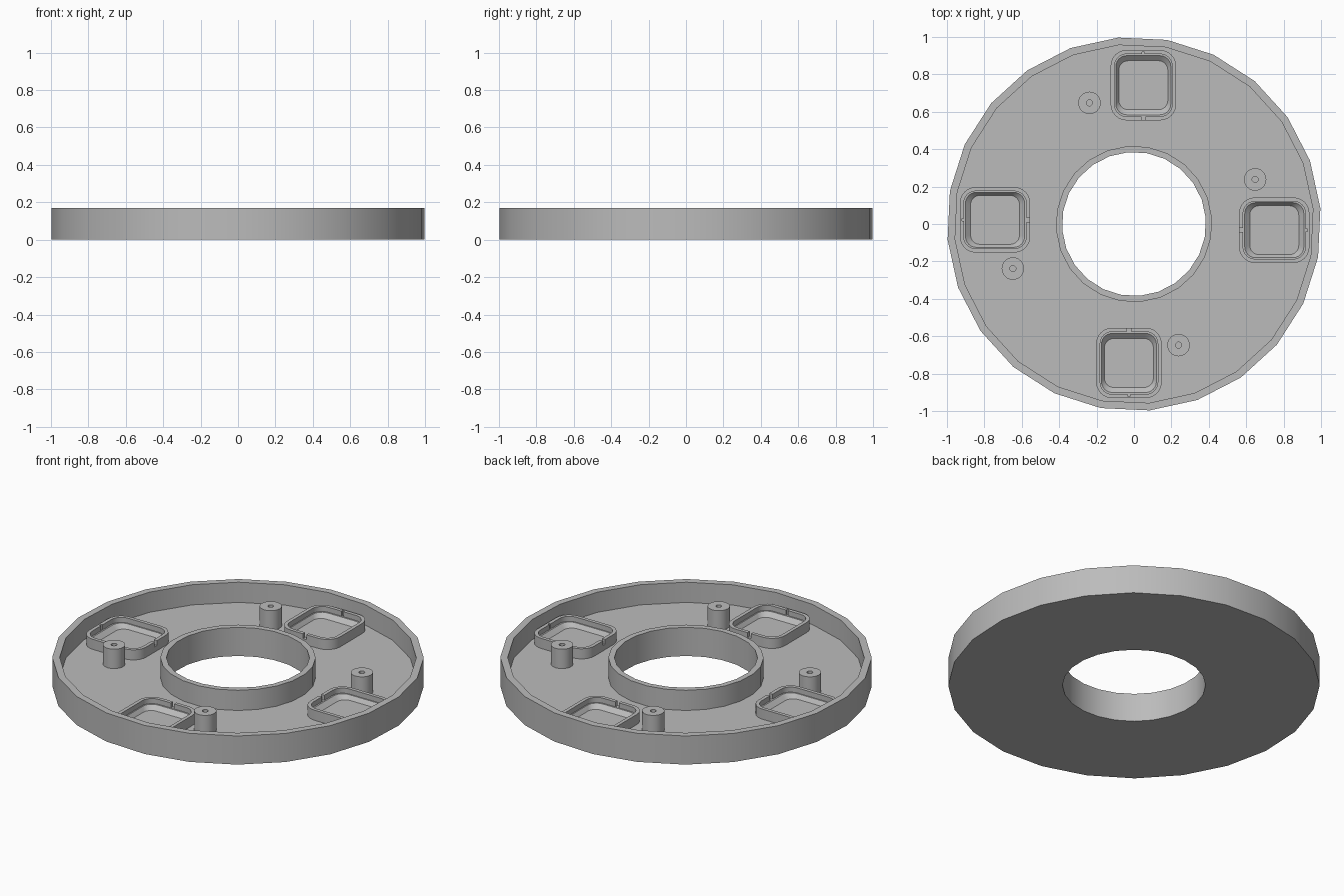
import bpy, bmesh, math
from mathutils import Matrix

if "Cube" in bpy.data.objects:
    bpy.data.objects.remove(bpy.data.objects["Cube"], do_unlink=True)

grey = bpy.data.materials.new("plain grey")
grey.use_nodes = True
colour = (0.5, 0.5, 0.5, 1)
grey.diffuse_color = colour
grey.node_tree.nodes["Principled BSDF"].inputs["Base Color"].default_value = colour


def finish(bm, name, matrix=Matrix()):
    """Turn a bmesh into a named, shaded object."""
    bmesh.ops.recalc_face_normals(bm, faces=bm.faces[:])
    mesh = bpy.data.meshes.new(name)
    bm.to_mesh(mesh)
    bm.free()
    mesh.materials.append(grey)
    ob = bpy.data.objects.new(name, mesh)
    bpy.context.collection.objects.link(ob)
    ob.matrix_world = matrix
    return ob


def smooth(ob):
    bpy.ops.object.select_all(action="DESELECT")
    ob.select_set(True)
    bpy.context.view_layer.objects.active = ob
    bpy.ops.object.shade_smooth_by_angle(angle=math.radians(30))


def skin(rings, loop=False):
    """Join equal-length rings of points with quads; cap both ends unless looped."""
    bm = bmesh.new()
    vs = [[bm.verts.new(p) for p in ring] for ring in rings]
    n = len(vs[0])
    pairs = list(zip(vs, vs[1:])) + ([(vs[-1], vs[0])] if loop else [])
    for a, b in pairs:
        for i in range(n):
            j = (i + 1) % n
            bm.faces.new((a[i], a[j], b[j], b[i]))
    if not loop:
        bm.faces.new(vs[0])
        bm.faces.new(vs[-1])
    return bm


def circle(r, z, sides, phase=0.0):
    return [(r * math.cos(phase + math.tau * i / sides),
             r * math.sin(phase + math.tau * i / sides), z) for i in range(sides)]


def rounded(hx, hy, r, z, steps=6):
    """Rounded rectangle ring from half sizes and corner radius."""
    pts = []
    for k, (sx, sy) in enumerate([(1, 1), (-1, 1), (-1, -1), (1, -1)]):
        for i in range(steps + 1):
            a = math.pi / 2 * (k + i / steps)
            pts.append((sx * (hx - r) + r * math.cos(a), sy * (hy - r) + r * math.sin(a), z))
    return pts


# Tray: floor, outer rim and central hub in one turned profile
TOP, FLOOR = 0.17, 0.05
profile = [(1.0, 0), (1.0, TOP), (0.96, TOP), (0.96, FLOOR),
           (0.418, FLOOR), (0.418, TOP), (0.385, TOP), (0.385, 0)]
tray = finish(skin([circle(r, z, 24, math.radians(4.8)) for r, z in profile], True), "ring_tray")
smooth(tray)

# Screw posts with blind holes
post_profile = [(0.06, FLOOR - 0.01), (0.06, 0.165), (0.016, 0.165), (0.016, 0.08)]
for i in range(4):
    a = math.radians(20.2 + 90 * i)
    post = finish(skin([circle(r, z, 24) for r, z in post_profile]), f"screw_post_{i + 1}",
                  Matrix.Translation((0.69 * math.cos(a), 0.69 * math.sin(a), 0)))
    smooth(post)

# Square pockets: raised wall, narrow ledge, sloped side and flat bottom
pocket_rings = [(0.175, 0.188, 0.085, FLOOR - 0.01), (0.175, 0.188, 0.085, 0.11),
                (0.154, 0.167, 0.064, 0.11), (0.154, 0.167, 0.064, 0.08),
                (0.147, 0.158, 0.058, 0.08), (0.131, 0.131, 0.05, 0.056)]
centres = [(0.05, 0.742), (-0.743, 0.022), (-0.027, -0.743), (0.75, -0.033)]
for i, (x, y) in enumerate(centres):
    place = Matrix.Translation((x, y, 0)) @ Matrix.Rotation(math.pi / 2 * i, 4, "Z")
    pocket = finish(skin([rounded(*ring) for ring in pocket_rings]), f"pocket_{i + 1}", place)

    # Slots in the wall: a through slot facing the hub, a shallow one facing the rim
    for w, y0, y1 in ((0.022, -0.2, -0.16), (0.014, 0.16, 0.177)):
        bm = bmesh.new()
        bmesh.ops.create_cube(bm, size=1, matrix=Matrix.Translation((0, (y0 + y1) / 2, 0.106))
                              @ Matrix.Diagonal((w, y1 - y0, 0.05, 1)))
        cutter = finish(bm, "slot_cutter", place)
        cutter.hide_render = True
        mod = pocket.modifiers.new("slot", "BOOLEAN")
        mod.operation, mod.solver, mod.object = "DIFFERENCE", "EXACT", cutter
        bpy.context.view_layer.objects.active = pocket
        bpy.ops.object.modifier_apply(modifier=mod.name)
        bpy.data.objects.remove(cutter, do_unlink=True)
    smooth(pocket)
